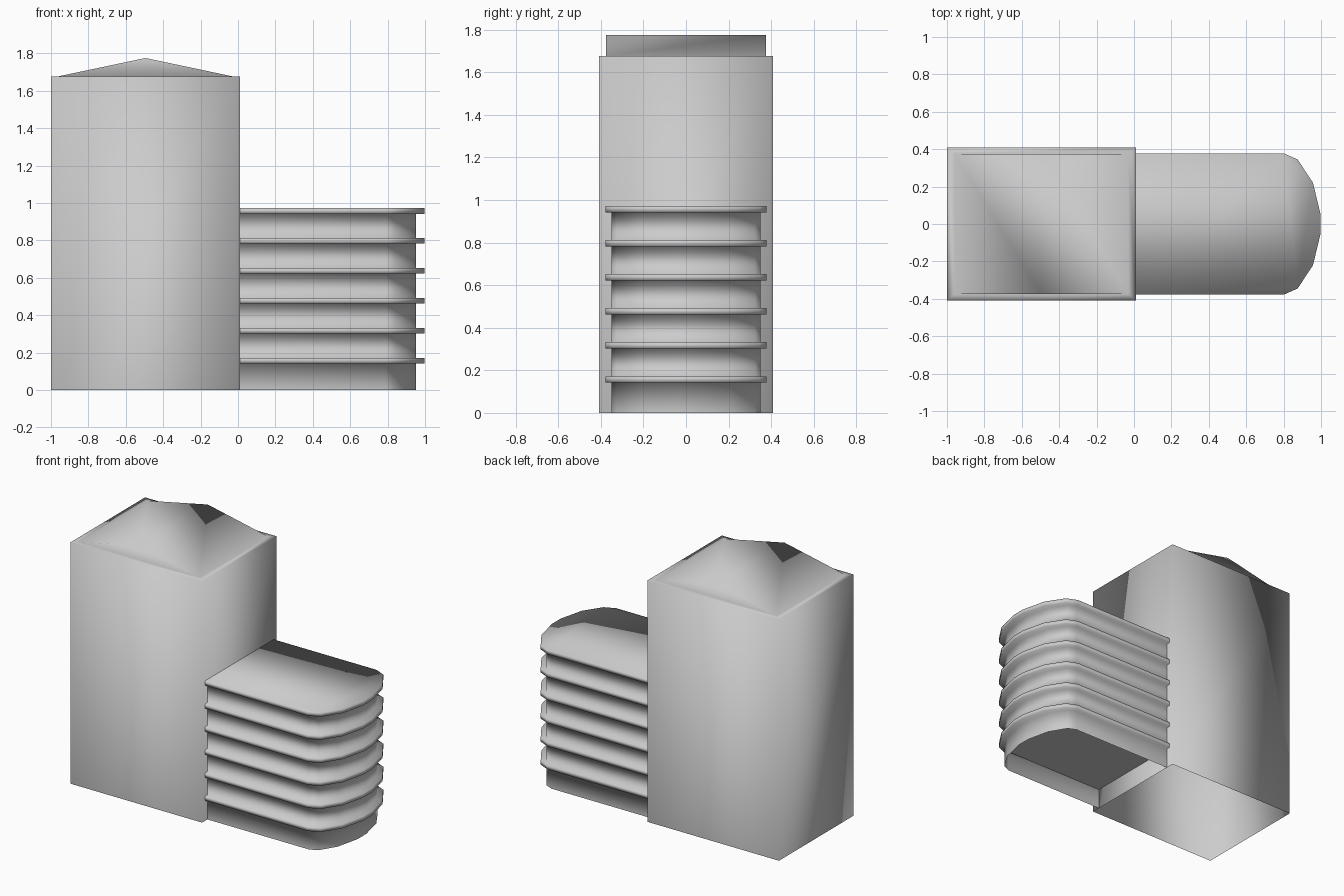
import bpy, bmesh

if "Cube" in bpy.data.objects:
    bpy.data.objects.remove(bpy.data.objects["Cube"])


def finish(name, bm):
    bmesh.ops.recalc_face_normals(bm, faces=bm.faces[:])
    mesh = bpy.data.meshes.new(name)
    bm.to_mesh(mesh)
    bm.free()
    mesh.shade_smooth()
    obj = bpy.data.objects.new(name, mesh)
    bpy.context.collection.objects.link(obj)
    return obj


def ring(bm, pts, z):
    return [bm.verts.new((x, y, z)) for x, y in pts]


def bridge(bm, a, b, closed=True):
    n = len(a)
    for i in range(n if closed else n - 1):
        j = (i + 1) % n
        bm.faces.new((a[i], a[j], b[j], b[i]))


def rect(x0, x1, y):
    return [(x0, -y), (x1, -y), (x1, y), (x0, y)]


# Tower: open-bottomed box with a rim and a gabled roof, ridge along y
bm = bmesh.new()
base = ring(bm, rect(-1.0, 0.01, 0.408), 0)
top = ring(bm, rect(-1.0, 0.01, 0.408), 1.677)
inner = ring(bm, rect(-0.96, -0.03, 0.375), 1.677)
ridge = ring(bm, [(-0.495, -0.375), (-0.495, 0.375)], 1.775)
bridge(bm, base, top)
bridge(bm, top, inner)
a, b, c, d = inner
for f in ((a, b, ridge[0]), (c, d, ridge[1]),
          (b, c, ridge[1], ridge[0]), (d, a, ridge[0], ridge[1])):
    bm.faces.new(f)
finish("tower", bm)


# Wing outlines: straight sides with a rounded end, open toward the tower
def outline(half):
    return half + [(x, -y) for x, y in reversed(half)]


slab = outline([(0.01, 0.378), (0.80, 0.378), (0.875, 0.345), (0.957, 0.22), (0.998, 0.05)])
wall = outline([(0.01, 0.35), (0.79, 0.35), (0.845, 0.325), (0.915, 0.21), (0.952, 0.047)])

# Wing: recessed walls alternating with six projecting floor slabs
bm = bmesh.new()
prev = ring(bm, wall, 0)
for i in range(6):
    z = 0.142 + 0.16 * i
    levels = [(wall, z), (slab, z), (slab, z + 0.03)]
    if i < 5:
        levels.append((wall, z + 0.03))
    for pts, h in levels:
        cur = ring(bm, pts, h)
        bridge(bm, prev, cur, closed=False)
        prev = cur
bm.faces.new(prev)
finish("balcony_wing", bm)

# Ceiling of the open ground storey
bm = bmesh.new()
face = bm.faces.new(ring(bm, wall, 0.142))
face.normal_update()
flip = face.normal.z > 0
obj = finish("ground_storey_ceiling", bm)
if obj.data.polygons[0].normal.z > 0:
    obj.data.flip_normals()
